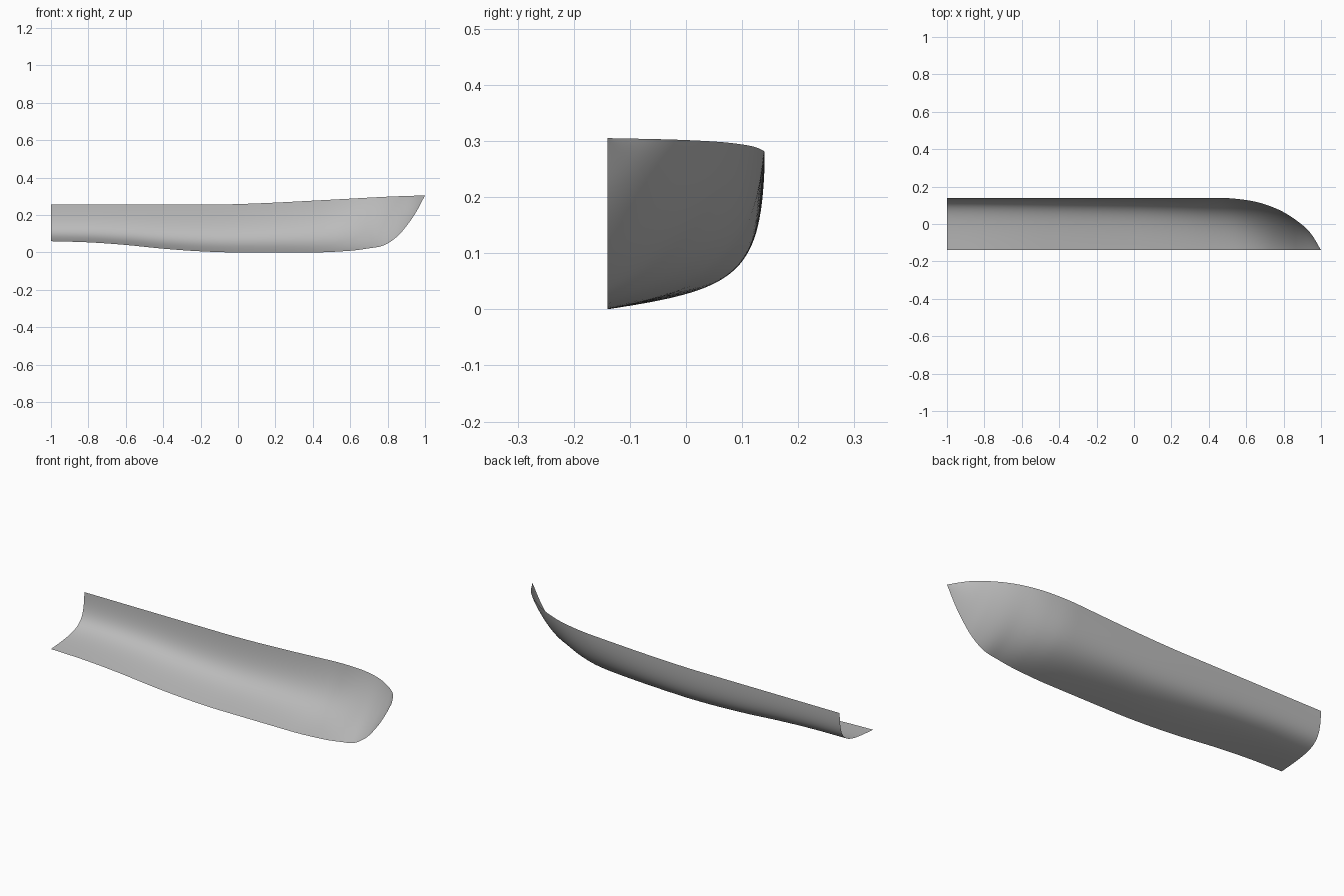
import bpy
import bmesh
from mathutils import Vector

cube = bpy.data.objects.get("Cube")
if cube:
    bpy.data.objects.remove(cube, do_unlink=True)

CENTRELINE = -0.14
STATIONS = 110
RIBS = 32


def smooth_curve(points):
    """Return a function that runs smoothly through (x, value) points."""
    def slope(i):
        lo, hi = max(i - 1, 0), min(i + 1, len(points) - 1)
        if 0 < i < len(points) - 1:
            before = points[i][1] - points[lo][1]
            after = points[hi][1] - points[i][1]
            if before * after <= 0:
                return 0.0
        return (points[hi][1] - points[lo][1]) / (points[hi][0] - points[lo][0])

    def value(x):
        i = 0
        while i < len(points) - 2 and x > points[i + 1][0]:
            i += 1
        (xa, a), (xb, b) = points[i], points[i + 1]
        span = xb - xa
        t = (x - xa) / span
        ease = t * t * (3 - 2 * t)
        start = t * (1 - t) ** 2 * slope(i)
        end = t * t * (t - 1) * slope(i + 1)
        return a + (b - a) * ease + span * (start + end)
    return value


# Keel and stem, sheer height and beam along the length
keel = smooth_curve([(-1, .06), (-.8, .054), (-.6, .04), (-.4, .02), (-.2, .006),
                     (0, 0), (.4, 0), (.6, .009), (.7, .022), (.78, .038),
                     (.85, .084), (.9, .14), (.95, .212), (1, .305)])
sheer = smooth_curve([(-1, .255), (-.2, .255), (.1, .262), (.5, .282), (.8, .298), (1, .305)])
beam = smooth_curve([(-1, .28), (.45, .28), (.6, .268), (.7, .245), (.8, .203),
                     (.9, .135), (.95, .083), (1, 0)])

# Bilge handles, as fractions of beam and depth
floor_out = smooth_curve([(-1, .86), (0, .79), (.5, .62), (.8, .42), (1, .42)])
floor_up = smooth_curve([(-1, .08), (0, .13), (.5, .12), (.8, .2), (1, .26)])
side_out = smooth_curve([(-1, .98), (0, .965), (.5, .92), (.8, .82), (1, .8)])
side_up = smooth_curve([(-1, .16), (0, .22), (.5, .33), (.8, .56), (1, .6)])


def section(x):
    """One cross-section of the hull, from keel to sheer."""
    width, low = beam(x), keel(x)
    depth = sheer(x) - low
    handles = [(0, 0), (floor_out(x), floor_up(x)), (side_out(x), side_up(x)), (1, 1)]
    for j in range(RIBS + 1):
        t = j / RIBS
        s = 1 - t
        weights = (s ** 3, 3 * s * s * t, 3 * s * t * t, t ** 3)
        out = sum(w * h[0] for w, h in zip(weights, handles))
        up = sum(w * h[1] for w, h in zip(weights, handles))
        yield Vector((x, CENTRELINE + out * width, low + up * depth))


# Hull skin, with stations closer together towards the bow
bm = bmesh.new()
rows = []
for i in range(STATIONS + 1):
    t = i / STATIONS
    x = 1 - 2 * (1 - t) ** 1.5
    rows.append([bm.verts.new(p) for p in section(x)])
for a, b in zip(rows, rows[1:]):
    for j in range(RIBS):
        bm.faces.new((a[j], a[j + 1], b[j + 1], b[j]))
bmesh.ops.remove_doubles(bm, verts=bm.verts[:], dist=0.00001)
for face in bm.faces:
    face.smooth = True

mesh = bpy.data.meshes.new("half_hull")
bm.to_mesh(mesh)
bm.free()
hull = bpy.data.objects.new("half_hull", mesh)
bpy.context.collection.objects.link(hull)

# Plain grey paint
grey = bpy.data.materials.new("hull_grey")
grey.use_nodes = True
colour = (0.5, 0.5, 0.5, 1)
grey.diffuse_color = colour
grey.node_tree.nodes["Principled BSDF"].inputs["Base Color"].default_value = colour
mesh.materials.append(grey)
